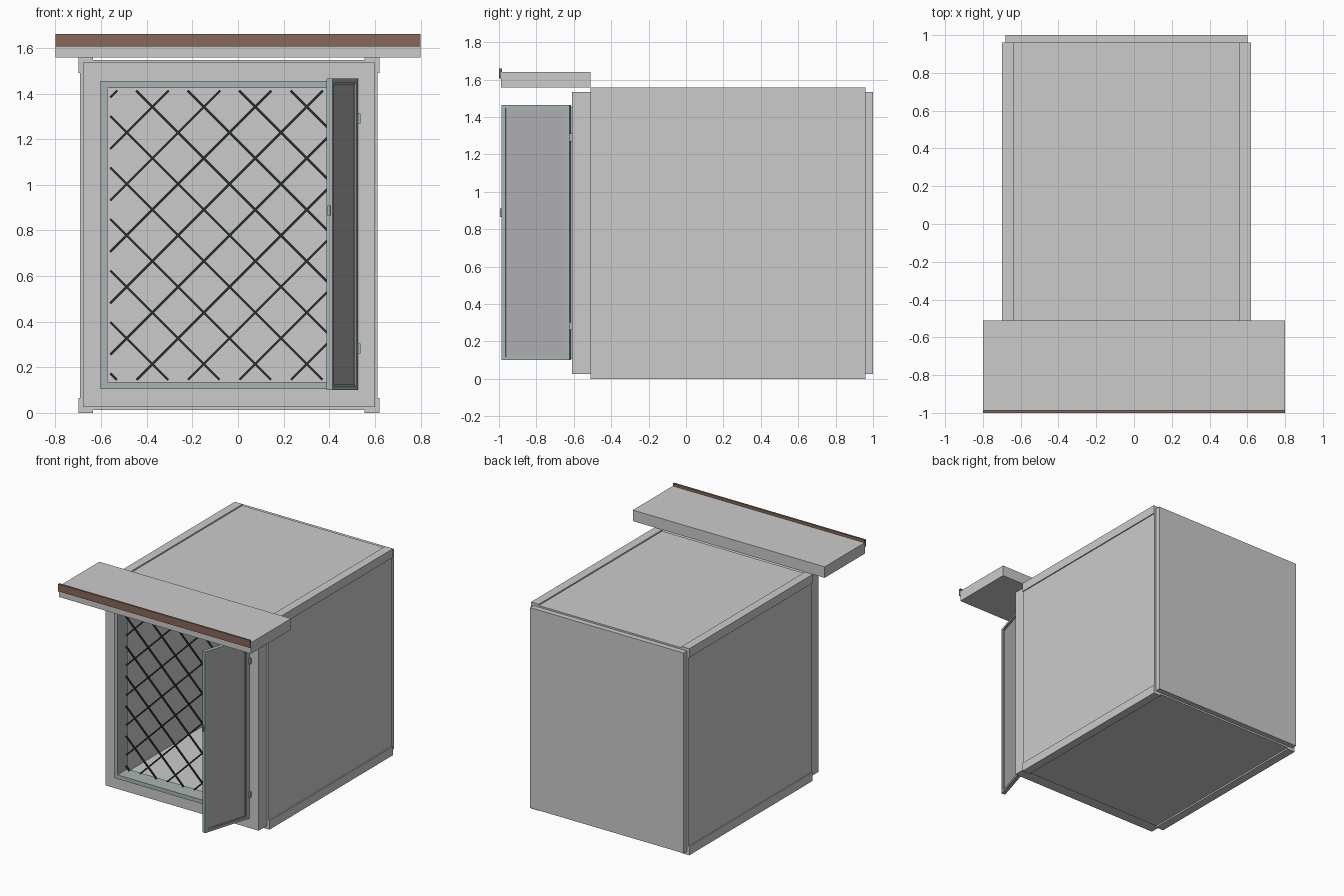
import bpy, bmesh, math
from mathutils import Matrix, Vector

if "Cube" in bpy.data.objects:
    bpy.data.objects.remove(bpy.data.objects["Cube"])


def material(name, col):
    m = bpy.data.materials.new(name)
    m.diffuse_color = (*col, 1)
    m.use_nodes = True
    m.node_tree.nodes["Principled BSDF"].inputs["Base Color"].default_value = m.diffuse_color
    return m


FRAME = material("painted_metal", (0.40, 0.46, 0.46))
DARK = material("dark_iron", (0.02, 0.03, 0.025))
BROWN = material("brown_trim", (0.25, 0.14, 0.10))
GLASS = material("door_pane", (0.42, 0.42, 0.44))


def boxes(name, ranges, mat=None, mtx=None):
    """One object made from boxes given as (x0, x1, y0, y1, z0, z1)."""
    bm = bmesh.new()
    for x0, x1, y0, y1, z0, z1 in ranges:
        m = Matrix.Translation(((x0 + x1) / 2, (y0 + y1) / 2, (z0 + z1) / 2))
        bmesh.ops.create_cube(bm, size=1, matrix=m @ Matrix.Diagonal((x1 - x0, y1 - y0, z1 - z0, 1)))
    me = bpy.data.meshes.new(name)
    bm.to_mesh(me)
    bm.free()
    ob = bpy.data.objects.new(name, me)
    bpy.context.collection.objects.link(ob)
    if mat:
        me.materials.append(mat)
    if mtx:
        ob.matrix_world = mtx
    return ob


def ring(x0, x1, y0, y1, z0, z1, l, r, b, t):
    """Four boxes forming an upright rectangular frame with given border widths."""
    return [(x0, x0 + l, y0, y1, z0, z1), (x1 - r, x1, y0, y1, z0, z1),
            (x0 + l, x1 - r, y0, y1, z0, z0 + b), (x0 + l, x1 - r, y0, y1, z1 - t, z1)]


# room shell
YF, YB = -0.51, 0.96
boxes("left_wall", [(-0.692, -0.65, YF, YB, 0.012, 1.547)])
boxes("right_wall", [(0.57, 0.612, YF, YB, 0.012, 1.547)])
boxes("floor", [(-0.65, 0.57, YF, YB, 0.012, 0.05)])
boxes("roof", [(-0.65, 0.57, YF, YB, 1.51, 1.547)])
boxes("back_wall", [(-0.68, 0.60, YB, 1.0, 0.025, 1.535)])
boxes("front_wall", ring(-0.68, 0.60, -0.61, YF, 0.025, 1.535, 0.08, 0.08, 0.085, 0.085))

# angle strips along the four long edges
for side, xa, s in (("left", -0.70, 1), ("right", 0.62, -1)):
    for lev, za, t in (("bottom", 0.0, 1), ("top", 1.557, -1)):
        def span(a, d, w):
            return tuple(sorted((a, a + d * w)))
        boxes(f"{lev}_{side}_edge_strip",
              [span(xa, s, 0.065) + (YF, YB) + span(za, t, 0.016),
               span(xa, s, 0.012) + (YF, YB) + span(za + t * 0.016, t, 0.05)])

# window frame
boxes("window_frame", ring(-0.603, 0.525, -0.618, -0.50, 0.105, 1.455, 0.03, 0.03, 0.03, 0.03), FRAME)

# diagonal lattice, clipped to the opening
X0, X1, Z0, Z1 = -0.56, 0.486, 0.145, 1.413
CX, CZ, STEP, YL = -0.037, 0.778, 0.2255, -0.53
for s, tag in ((1, "rising"), (-1, "falling")):
    for k in range(-6, 7):
        c = CZ - s * CX + k * STEP                 # z = s*x + c
        xs = sorted(((Z0 - c) / s, (Z1 - c) / s))
        a, b = max(X0, xs[0]), min(X1, xs[1])
        if b - a < 0.01:
            continue
        mid = Vector(((a + b) / 2, YL + s * 0.003, s * (a + b) / 2 + c))
        h = (b - a) * math.sqrt(2) / 2
        boxes(f"{tag}_lattice_bar", [(-h, h, -0.005, 0.005, -0.005, 0.005)], DARK,
              Matrix.Translation(mid) @ Matrix.Rotation(-s * math.pi / 4, 4, 'Y'))

# open door leaf, local x runs from hinge to free edge
DOOR = Matrix.Translation((0.526, -0.622, 0)) @ Matrix.Rotation(math.radians(253), 4, 'Z')
W, T = 0.38, 0.029
boxes("door_frame", ring(0, W, -T, 0, 0.10, 1.465, 0.022, 0.022, 0.018, 0.018), FRAME, DOOR)
boxes("door_inner_bead", ring(0.022, W - 0.022, -0.021, -0.006, 0.118, 1.447, 0.008, 0.008, 0.008, 0.008), FRAME, DOOR)
boxes("door_panel", [(0.03, W - 0.03, -0.018, -0.010, 0.126, 1.439)], GLASS, DOOR)
boxes("door_latch", [(W, W + 0.012, -0.020, -0.009, 0.865, 0.91)], FRAME, DOOR)
for z in (0.283, 1.29):
    boxes("door_hinge", [(0.522, 0.538, -0.625, -0.605, z - 0.022, z + 0.022)], FRAME)

# canopy with brown front trim
boxes("canopy", [(-0.80, 0.80, -0.988, YF, 1.557, 1.64)])
boxes("canopy_trim", [(-0.80, 0.80, -1.0, -0.985, 1.605, 1.66)], BROWN)
